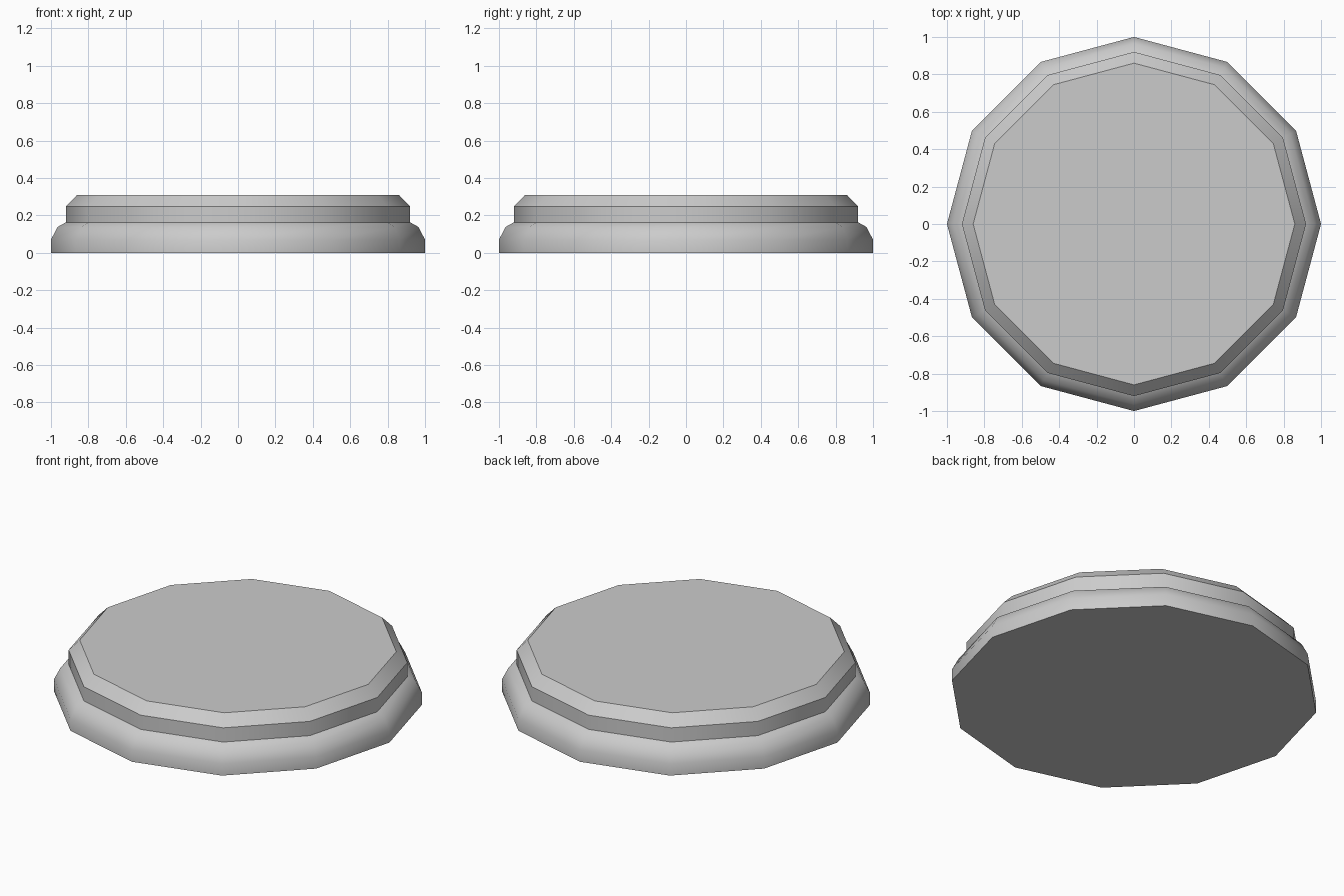
import bpy, bmesh
from math import cos, sin, pi, radians

if "Cube" in bpy.data.objects:
    bpy.data.objects.remove(bpy.data.objects["Cube"])

SIDES = 12


def lathe(name, profile):
    """Turn a (radius, height) profile into a closed twelve-sided solid."""
    bm = bmesh.new()
    rings = [[bm.verts.new((r * cos(2 * pi * i / SIDES), r * sin(2 * pi * i / SIDES), z))
              for i in range(SIDES)] for r, z in profile]
    for low, high in zip(rings, rings[1:]):
        for i in range(SIDES):
            j = (i + 1) % SIDES
            bm.faces.new((low[i], low[j], high[j], high[i]))
    bm.faces.new(rings[0][::-1])
    bm.faces.new(rings[-1])
    mesh = bpy.data.meshes.new(name)
    bm.to_mesh(mesh)
    bm.free()
    obj = bpy.data.objects.new(name, mesh)
    bpy.context.collection.objects.link(obj)
    bpy.context.view_layer.objects.active = obj
    obj.select_set(True)
    bpy.ops.object.shade_smooth_by_angle(angle=radians(35))
    obj.select_set(False)
    return obj


# Round pedestal: rounded foot moulding, upright band, chamfered flat top
lathe("pedestal_base", [(1.0, 0.0), (1.0, 0.07), (0.965, 0.138), (0.92, 0.163),
                        (0.92, 0.248), (0.86, 0.31)])
